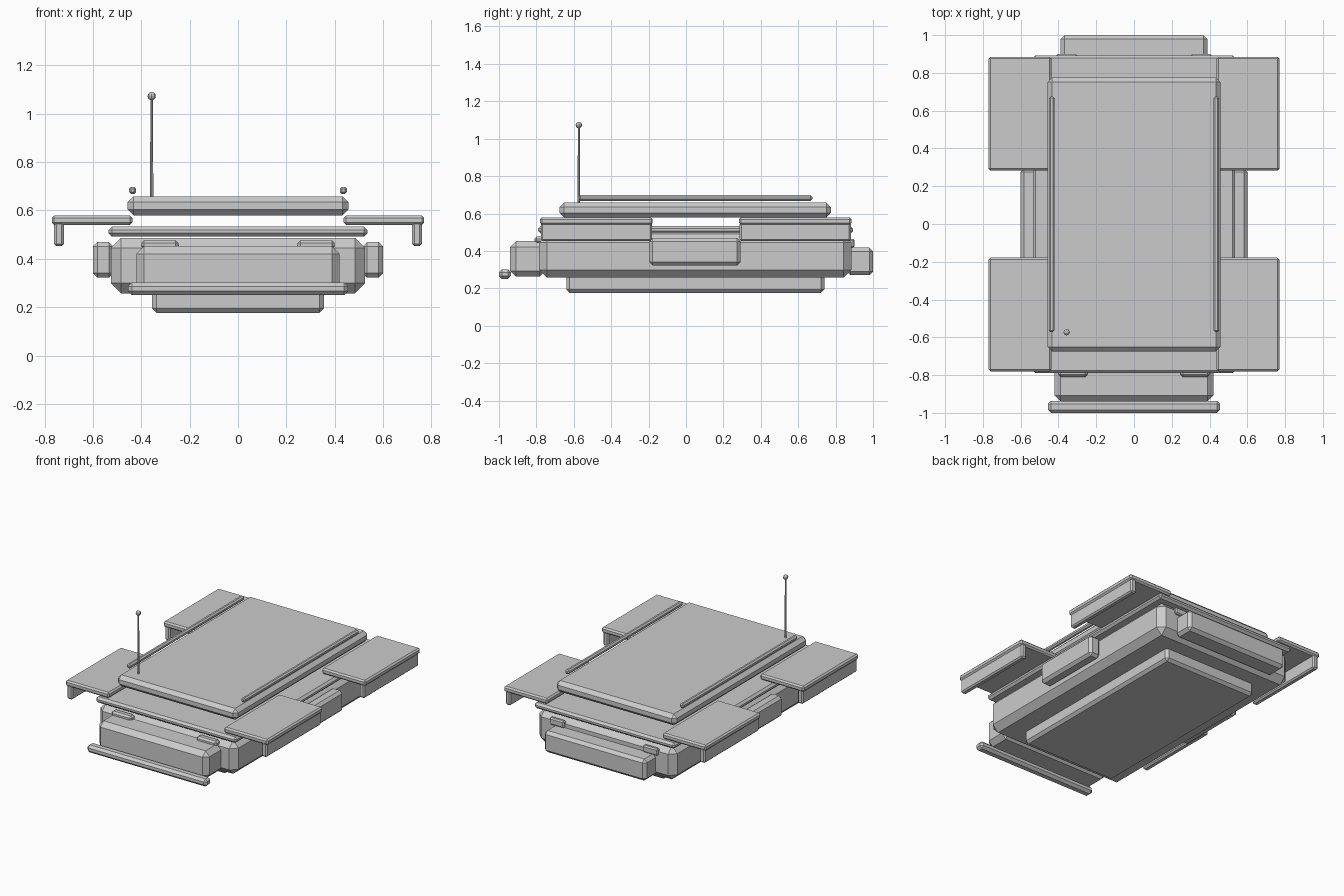
import bpy, bmesh
from mathutils import Matrix, Vector

if "Cube" in bpy.data.objects:
    bpy.data.objects.remove(bpy.data.objects["Cube"])


def finish(name, bm):
    mesh = bpy.data.meshes.new(name)
    bm.to_mesh(mesh)
    bm.free()
    obj = bpy.data.objects.new(name, mesh)
    bpy.context.collection.objects.link(obj)
    return obj


def block(name, x, y, z, bevel):
    """Chamfered box given by its extents on each axis."""
    lo, hi = Vector((x[0], y[0], z[0])), Vector((x[1], y[1], z[1]))
    bm = bmesh.new()
    bmesh.ops.create_cube(bm, size=1, matrix=Matrix.Translation((lo + hi) / 2)
                          @ Matrix.Diagonal((hi - lo).to_4d()))
    obj = finish(name, bm)
    mod = obj.modifiers.new("chamfer", "BEVEL")
    mod.width = bevel
    mod.segments = 1
    return obj


def pair(name, x, y, z, bevel):
    """The same box on the right and the left side."""
    block(name + "_right", x, y, z, bevel)
    block(name + "_left", (-x[1], -x[0]), y, z, bevel)


# Hull, underbody and stacked plates
block("hull", (-0.525, 0.525), (-0.785, 0.885), (0.257, 0.487), 0.042)
block("underbody", (-0.355, 0.355), (-0.64, 0.74), (0.176, 0.29), 0.018)
block("deck_plate", (-0.535, 0.535), (-0.79, 0.893), (0.492, 0.533), 0.014)
block("roof_plate", (-0.457, 0.457), (-0.675, 0.775), (0.58, 0.658), 0.024)

# Nose, tail and bumper
block("nose", (-0.42, 0.42), (-0.94, -0.75), (0.262, 0.452), 0.032)
block("tail", (-0.388, 0.388), (0.86, 1.0), (0.27, 0.418), 0.02)
block("front_bumper", (-0.455, 0.455), (-1.0, -0.936), (0.25, 0.302), 0.016)

# Side boxes
pair("side_box", (0.515, 0.6), (-0.197, 0.292), (0.323, 0.469), 0.018)

# Fenders with hanging outer lips
for end, y in (("front", (-0.78, -0.178)), ("rear", (0.283, 0.885))):
    pair(end + "_fender", (0.437, 0.77), y, (0.54, 0.579), 0.01)
    pair(end + "_fender_lip", (0.72, 0.76), (y[0] + 0.004, y[1] - 0.004),
         (0.453, 0.552), 0.009)

# Lamps
pair("headlamp", (0.247, 0.4), (-0.81, -0.76), (0.44, 0.477), 0.012)
pair("tail_lamp", (0.3, 0.412), (0.87, 0.9), (0.417, 0.465), 0.008)

# Roof rails
pair("roof_rail", (0.421, 0.451), (-0.572, 0.675), (0.668, 0.698), 0.009)

# Antenna mast and tip
bm = bmesh.new()
bmesh.ops.create_cone(bm, cap_ends=True, segments=8, radius1=0.007, radius2=0.005,
                      depth=0.42, matrix=Matrix.Translation((-0.357, -0.573, 0.86)))
finish("antenna_mast", bm)
bm = bmesh.new()
bmesh.ops.create_uvsphere(bm, u_segments=8, v_segments=6, radius=0.017,
                          matrix=Matrix.Translation((-0.357, -0.573, 1.073)))
finish("antenna_tip", bm)
